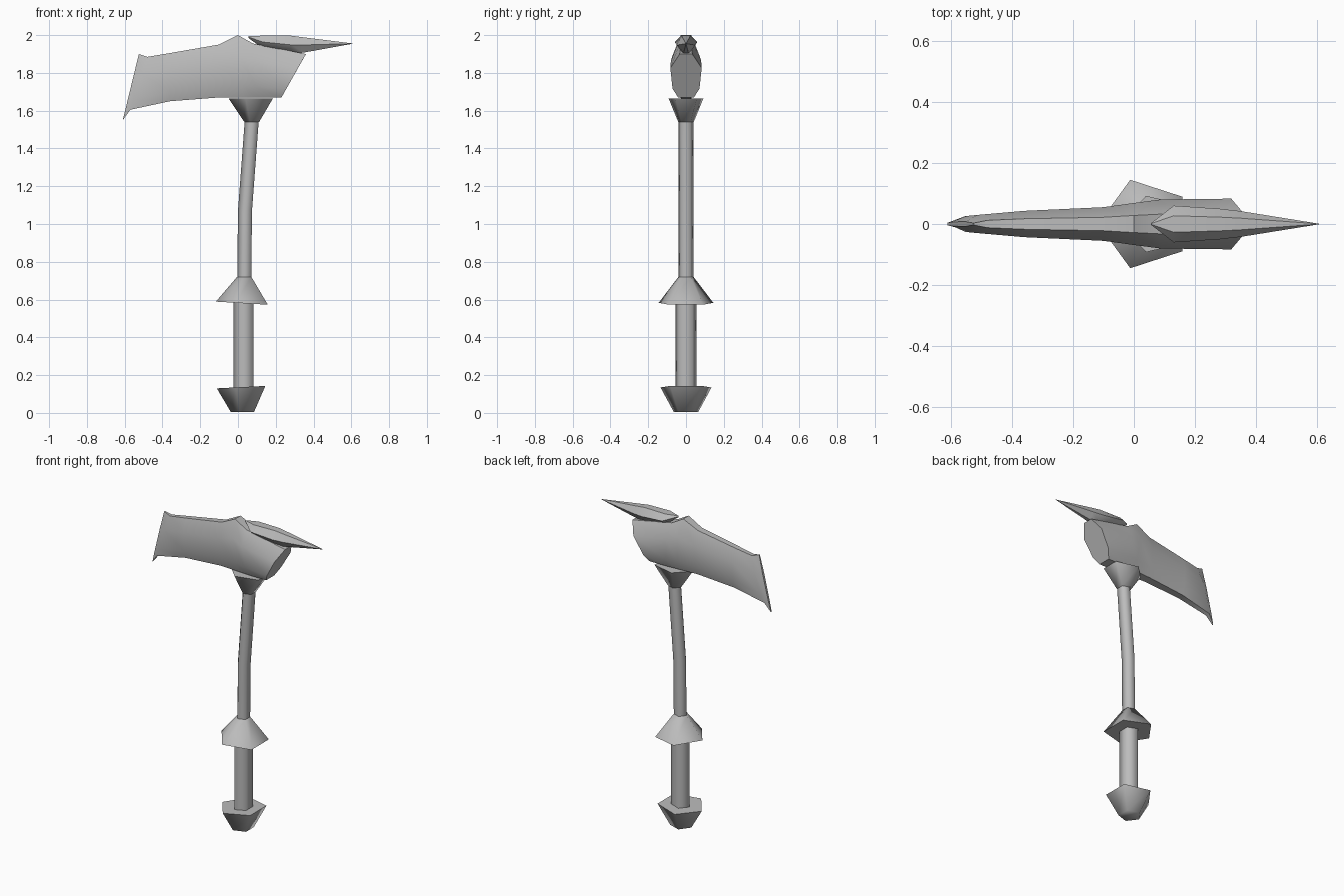
import bpy, bmesh, math

cube = bpy.data.objects.get("Cube")
if cube:
    bpy.data.objects.remove(cube, do_unlink=True)

steel = bpy.data.materials.new("grey_steel")
steel.use_nodes = True
GREY = (0.5, 0.5, 0.5, 1)
steel.diffuse_color = GREY
steel.node_tree.nodes["Principled BSDF"].inputs["Base Color"].default_value = GREY


def loft(name, rings, angle):
    """Skin a list of equal-length point rings and cap both ends."""
    bm = bmesh.new()
    loops = [[bm.verts.new(p) for p in ring] for ring in rings]
    n = len(loops[0])
    for a, b in zip(loops, loops[1:]):
        for i in range(n):
            j = (i + 1) % n
            bm.faces.new((a[i], a[j], b[j], b[i]))
    bm.faces.new(loops[0][::-1])
    bm.faces.new(loops[-1])
    bmesh.ops.remove_doubles(bm, verts=bm.verts, dist=0.0005)
    bmesh.ops.recalc_face_normals(bm, faces=bm.faces)
    mesh = bpy.data.meshes.new(name)
    bm.to_mesh(mesh)
    bm.free()
    mesh.materials.append(steel)
    obj = bpy.data.objects.new(name, mesh)
    bpy.context.collection.objects.link(obj)
    bpy.ops.object.select_all(action='DESELECT')
    obj.select_set(True)
    bpy.context.view_layer.objects.active = obj
    bpy.ops.object.shade_smooth_by_angle(angle=math.radians(angle))
    return obj


def pentagon(cx, z, rx, ry=None, tilt=0):
    """Five-sided ring with one corner towards -x."""
    ry = ry or rx
    ring = []
    for i in range(5):
        a = math.pi + i * math.tau / 5
        dx = rx * math.cos(a)
        ring.append((cx + dx, ry * math.sin(a), z + tilt * dx))
    return ring


def section(bottom, top, width, outline):
    """Mirrored cross-section between a bottom and a top point in the xz plane."""
    (x0, z0), (x1, z1) = bottom, top
    half = [(x0 + (x1 - x0) * f, width * w, z0 + (z1 - z0) * f) for w, f in outline]
    return half + [(x, -y, z) for x, y, z in reversed(half)]


# Handle parts, from the bottom up
loft("pommel", [pentagon(0.03, 0.005, 0.068),
                pentagon(0.03, 0.137, 0.142, tilt=0.05)], 80)
loft("grip", [pentagon(0.034, 0.12, 0.059), pentagon(0.034, 0.59, 0.059)], 80)
loft("guard", [pentagon(0.035, 0.58, 0.152, tilt=-0.06),
               pentagon(0.037, 0.72, 0.042)], 80)
loft("shaft", [pentagon(0.037, 0.70, 0.041), pentagon(0.041, 1.07, 0.041),
               pentagon(0.077, 1.55, 0.041)], 80)
loft("collar", [pentagon(0.077, 1.54, 0.043),
                pentagon(0.08, 1.665, 0.13, 0.097)], 80)

# Head: a slim edge at the left that swells to a blunt right end
head_outline = [(0.5, 0), (0.86, 0.2), (1, 0.68), (0.4, 1)]
head_stations = [
    ((-0.61, 1.55), (-0.525, 1.90), 0.008),
    ((-0.57, 1.605), (-0.48, 1.885), 0.03),
    ((-0.36, 1.65), (-0.36, 1.905), 0.043),
    ((-0.10, 1.67), (-0.10, 1.95), 0.055),
    ((0.03, 1.67), (0.0, 2.0), 0.07),
    ((0.10, 1.67), (0.08, 1.955), 0.08),
    ((0.23, 1.67), (0.36, 1.90), 0.083),
]
loft("head", [section(b, t, w, head_outline) for b, t, w in head_stations], 50)

# Spike lying along the top, pointing right
spike_outline = [(0.3, 0), (1, 0.5), (0.45, 1)]
spike_stations = [
    (0.055, 1.985, 1.995, 0.002),
    (0.13, 1.93, 1.997, 0.06),
    (0.28, 1.90, 1.997, 0.05),
    (0.35, 1.908, 1.988, 0.042),
    (0.605, 1.954, 1.956, 0.001),
]
loft("spike", [section((x, lo), (x, hi), w, spike_outline)
               for x, lo, hi, w in spike_stations], 50)
